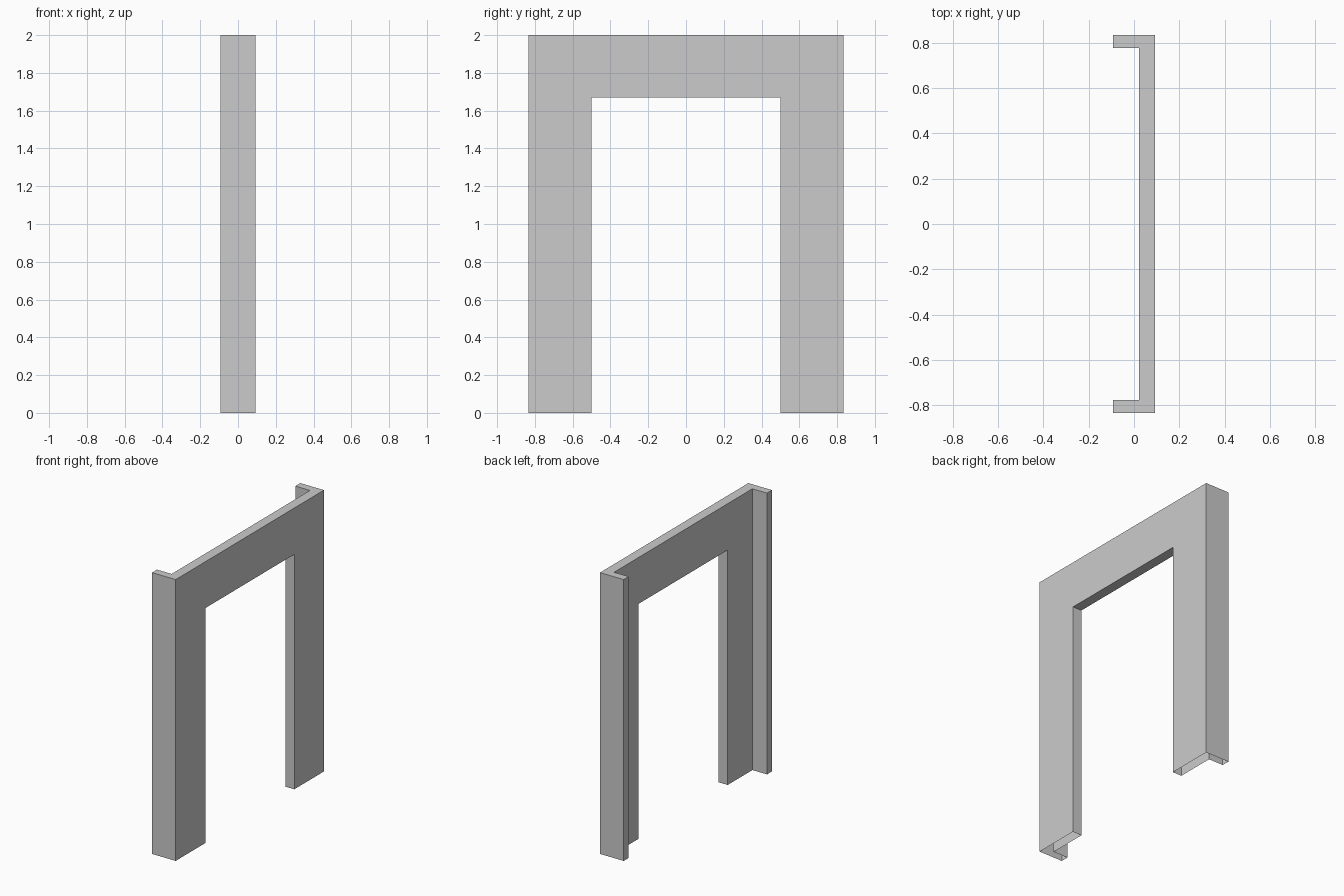
import bpy
import bmesh

if "Cube" in bpy.data.objects:
    bpy.data.objects.remove(bpy.data.objects["Cube"], do_unlink=True)

HALF_DEPTH, HALF_LENGTH, HEIGHT = 0.093, 0.833, 2.0
PANEL_BACK = 0.022      # inner side of the thin wall panel
FLANGE = 0.056          # thickness of the end returns
OPEN_HALF, OPEN_TOP = 0.5, 1.67

grey = bpy.data.materials.new("plain_grey")
grey.use_nodes = True
colour = (0.6, 0.6, 0.6, 1)
grey.diffuse_color = colour
grey.node_tree.nodes["Principled BSDF"].inputs["Base Color"].default_value = colour


def add_object(name, bm):
    bmesh.ops.recalc_face_normals(bm, faces=bm.faces[:])
    mesh = bpy.data.meshes.new(name)
    bm.to_mesh(mesh)
    bm.free()
    obj = bpy.data.objects.new(name, mesh)
    bpy.context.collection.objects.link(obj)
    return obj


def prism(name, outline, z0, z1):
    """Extrude a plan outline upwards."""
    bm = bmesh.new()
    face = bm.faces.new([bm.verts.new((x, y, z0)) for x, y in outline])
    up = bmesh.ops.extrude_face_region(bm, geom=[face])["geom"]
    verts = [v for v in up if isinstance(v, bmesh.types.BMVert)]
    bmesh.ops.translate(bm, verts=verts, vec=(0, 0, z1 - z0))
    return add_object(name, bm)


# Wall panel with a return at each end, drawn as half a plan and mirrored
half = [(PANEL_BACK, HALF_LENGTH - FLANGE), (-HALF_DEPTH, HALF_LENGTH - FLANGE),
        (-HALF_DEPTH, HALF_LENGTH), (HALF_DEPTH, HALF_LENGTH)]
plan = half + [(x, -y) for x, y in reversed(half)]
frame = prism("doorway_frame", plan, 0, HEIGHT)
frame.data.materials.append(grey)

# Doorway opening
opening = [(-1, -OPEN_HALF), (1, -OPEN_HALF), (1, OPEN_HALF), (-1, OPEN_HALF)]
cutter = prism("opening_cutter", opening, -1, OPEN_TOP)
cutter.hide_render = True
cut = frame.modifiers.new("opening", "BOOLEAN")
cut.operation = "DIFFERENCE"
cut.solver = "EXACT"
cut.object = cutter
bpy.context.view_layer.objects.active = frame
bpy.ops.object.modifier_apply(modifier=cut.name)
bpy.data.objects.remove(cutter, do_unlink=True)

# The feet are open underneath
bm = bmesh.new()
bm.from_mesh(frame.data)
feet = [f for f in bm.faces if f.calc_center_median().z < 0.01]
bmesh.ops.delete(bm, geom=feet, context="FACES")
bm.to_mesh(frame.data)
bm.free()
